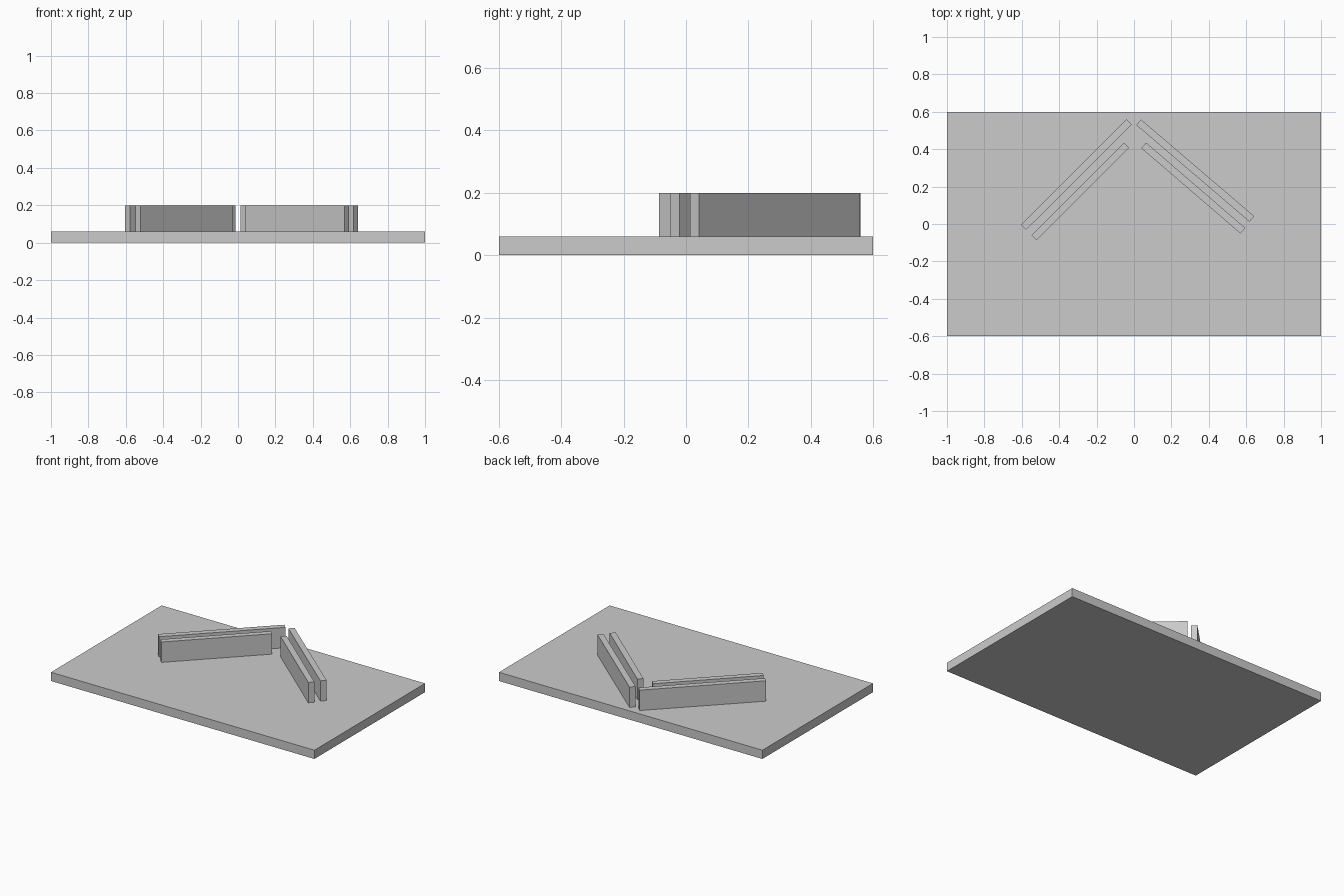
import bpy
import math
from mathutils import Vector

default = bpy.data.objects.get("Cube")
if default:
    bpy.data.objects.remove(default, do_unlink=True)

# Single plain grey
grey = bpy.data.materials.new("plain grey")
grey.use_nodes = True
colour = (0.6, 0.6, 0.6, 1)
grey.diffuse_color = colour
grey.node_tree.nodes["Principled BSDF"].inputs["Base Color"].default_value = colour


def box(name, centre, size, angle=0):
    bpy.ops.mesh.primitive_cube_add(size=1, location=centre)
    part = bpy.context.object
    part.name = name
    part.scale = size
    bpy.ops.object.transform_apply(location=False, rotation=False, scale=True)
    part.rotation_euler.z = angle
    part.data.materials.append(grey)


BASE_TOP, WALL_TOP, THICKNESS = 0.06, 0.2, 0.039


def wall(name, start, end):
    """Upright wall standing on the base between two ground points."""
    a, b = Vector(start), Vector(end)
    run, middle = b - a, (a + b) / 2
    box(name, (middle.x, middle.y, (BASE_TOP + WALL_TOP) / 2),
        (run.length, THICKNESS, WALL_TOP - BASE_TOP), math.atan2(run.y, run.x))


# Base slab
box("base_plate", (0, 0, BASE_TOP / 2), (2, 1.2, BASE_TOP))

# Two pairs of parallel walls meeting near the back edge
wall("right_outer_wall", (-0.591, -0.018), (-0.026, 0.546))
wall("right_inner_wall", (-0.534, -0.073), (-0.04, 0.421))
wall("left_outer_wall", (0.025, 0.544), (0.63, 0.027))
wall("left_inner_wall", (0.052, 0.42), (0.582, -0.036))
